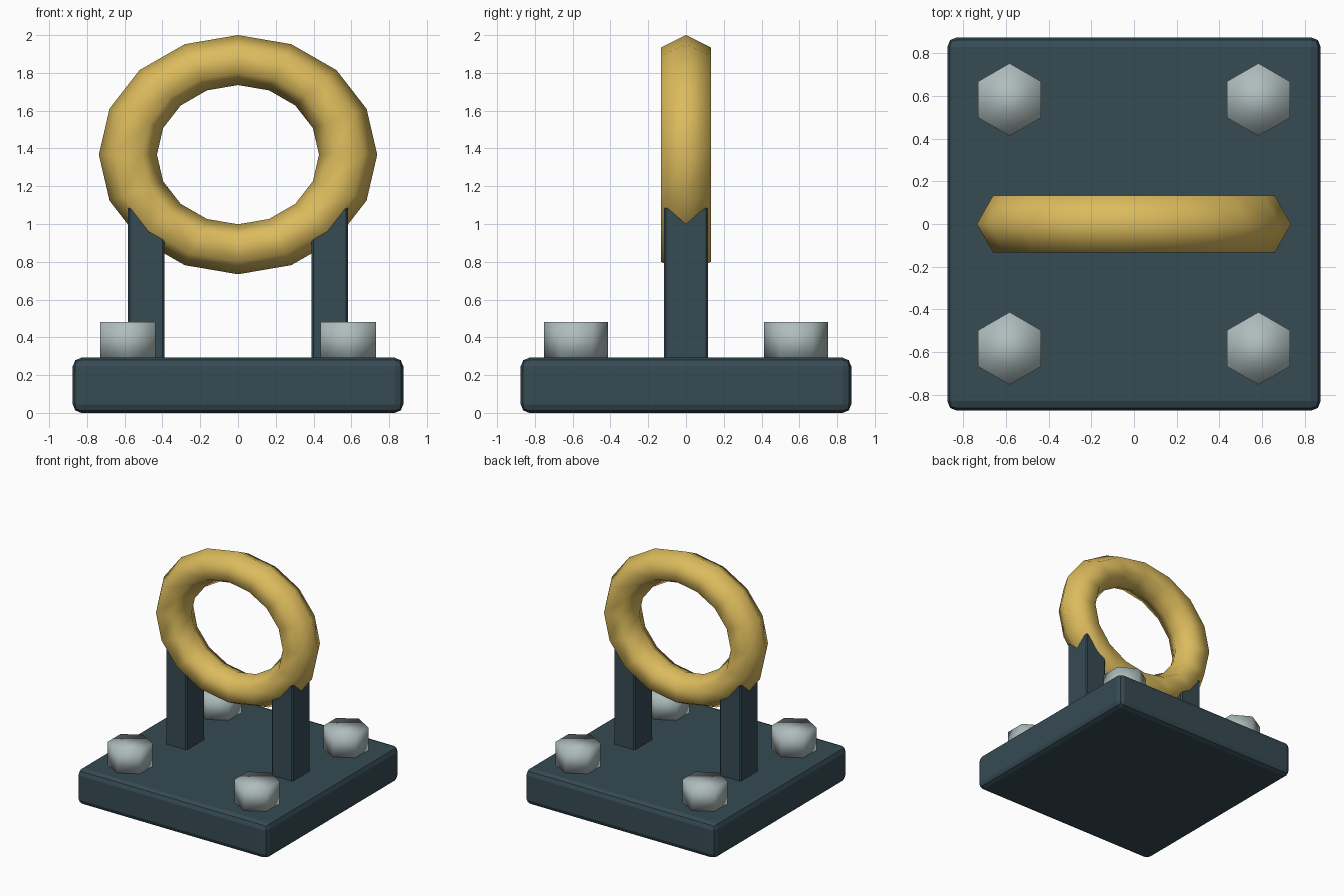
import bpy
import bmesh
from math import cos, sin, tau, pi

if "Cube" in bpy.data.objects:
    bpy.data.objects.remove(bpy.data.objects["Cube"])


def material(name, rgb):
    mat = bpy.data.materials.new(name)
    mat.use_nodes = True
    mat.diffuse_color = (*rgb, 1)
    mat.node_tree.nodes["Principled BSDF"].inputs["Base Color"].default_value = (*rgb, 1)
    return mat


slate = material("dark slate", (0.037, 0.07, 0.088))
gold = material("warm gold", (0.72, 0.5, 0.11))
steel = material("pale steel", (0.43, 0.51, 0.51))


def add_block(name, size, location, bevel, segments):
    """Box standing on its location, with bevelled edges."""
    bpy.ops.mesh.primitive_cube_add(size=1)
    obj = bpy.context.object
    obj.name = name
    obj.location = (location[0], location[1], location[2] + size[2] / 2)
    obj.scale = size
    bpy.ops.object.transform_apply(location=False, rotation=False, scale=True)
    mod = obj.modifiers.new("edge_bevel", 'BEVEL')
    mod.width = bevel
    mod.segments = segments
    obj.data.materials.append(slate)
    return obj


def add_bolt(name, x, y):
    """Hexagonal bolt head with corners pointing along y."""
    bpy.ops.mesh.primitive_cylinder_add(vertices=6, radius=0.17, depth=0.2,
                                        location=(x, y, 0.38))
    obj = bpy.context.object
    obj.name = name
    obj.data.materials.append(steel)
    bpy.ops.object.shade_smooth()


def add_ring(name, major, minor, height, squash, around=16, section=6):
    """Upright low-poly ring, slightly flattened in height."""
    bm = bmesh.new()
    loops = []
    for i in range(around):
        a = tau * i / around
        loop = []
        for j in range(section):
            b = tau * j / section
            r = major + minor * cos(b)
            loop.append(bm.verts.new((r * cos(a), minor * sin(b), r * sin(a) * squash)))
        loops.append(loop)
    for i in range(around):
        here, there = loops[i], loops[(i + 1) % around]
        for j in range(section):
            k = (j + 1) % section
            bm.faces.new((here[j], here[k], there[k], there[j]))
    bmesh.ops.recalc_face_normals(bm, faces=bm.faces)
    for face in bm.faces:
        face.smooth = True
    mesh = bpy.data.meshes.new(name)
    bm.to_mesh(mesh)
    bm.free()
    mesh.materials.append(gold)
    obj = bpy.data.objects.new(name, mesh)
    obj.location.z = height
    bpy.context.collection.objects.link(obj)


# Base plate
add_block("base_plate", (1.75, 1.75, 0.292), (0, 0, 0), 0.045, 2)

# Posts and corner bolts, mirrored left and right
for side, x in (("left", 1), ("right", -1)):
    add_block(side + "_post", (0.194, 0.234, 0.81), (x * 0.486, 0, 0.28), 0.01, 1)
    for end, y in (("front", -1), ("back", 1)):
        add_bolt(f"{end}_{side}_bolt", x * 0.583, y * 0.583)

# Ring held by the posts
add_ring("ring", 0.583, 0.154, 1.367, 0.859)
